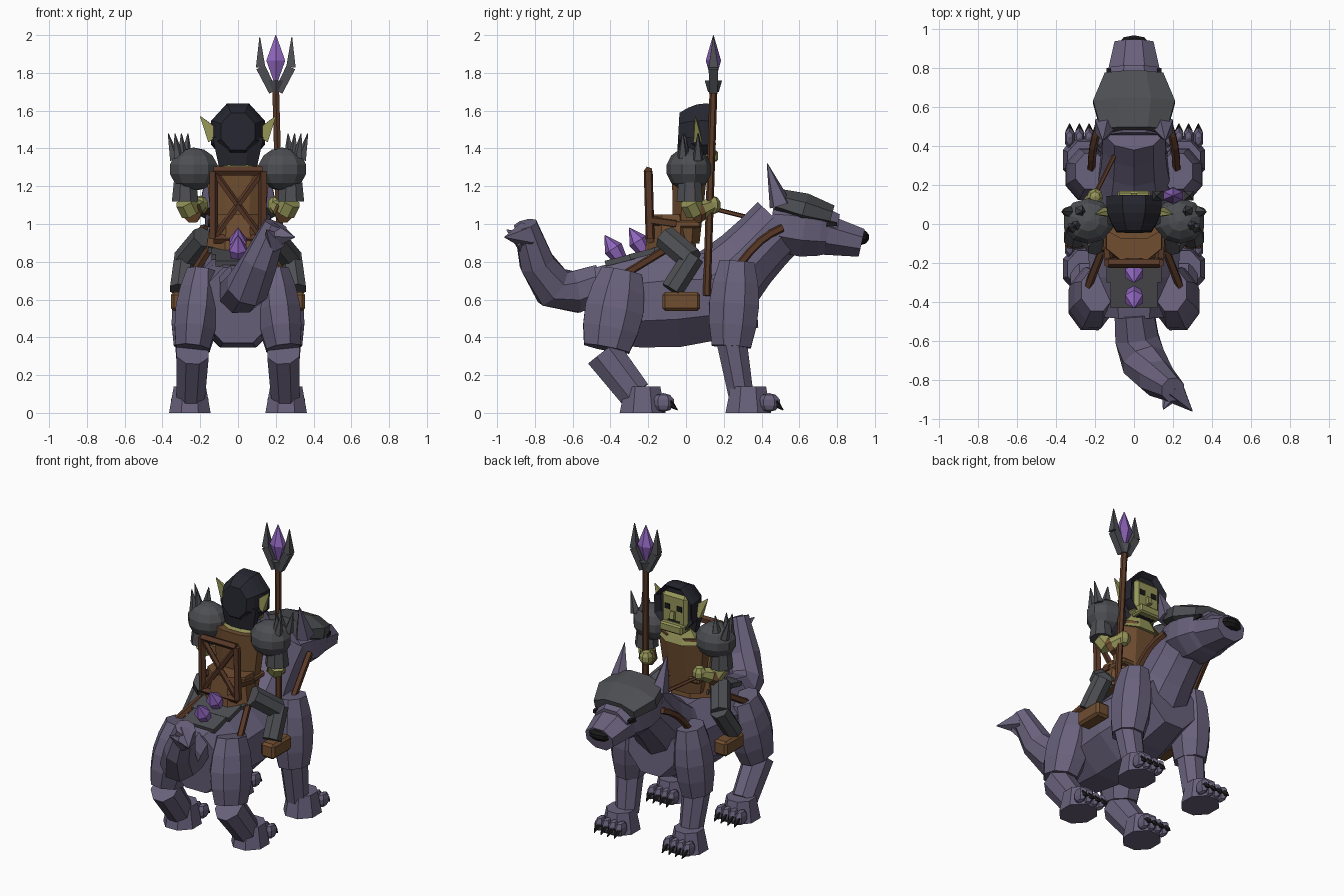
import bpy, bmesh, math
from mathutils import Vector, Matrix

if "Cube" in bpy.data.objects:
    bpy.data.objects.remove(bpy.data.objects["Cube"])

AXIS_X, AXIS_Y, AXIS_Z = Matrix.Identity(3)


def at(x, y, z):
    return Vector((x, y, z))


def material(name, red, green, blue):
    mat = bpy.data.materials.new(name)
    mat.use_nodes = True
    colour = (red, green, blue, 1)
    mat.diffuse_color = colour
    mat.node_tree.nodes["Principled BSDF"].inputs["Base Color"].default_value = colour
    return mat


FUR = material("purple grey fur", .14, .12, .2)
STEEL = material("grey armour", .075, .077, .085)
HOOD = material("dark cloth", .02, .02, .03)
LEATHER = material("brown leather", .16, .075, .03)
WOOD = material("dark wood", .1, .04, .02)
SKIN = material("green skin", .3, .3, .1)
CRYSTAL = material("violet crystal", .27, .13, .5)
BLACK = material("black claw", .01, .01, .01)


def finish(name, bm, mat):
    mesh = bpy.data.meshes.new(name)
    bm.to_mesh(mesh)
    bm.free()
    mesh.materials.append(mat)
    part = bpy.data.objects.new(name, mesh)
    bpy.context.collection.objects.link(part)
    return part


def pair(part):
    """Repeat a part on the other side of the body."""
    part.modifiers.new("other side", 'MIRROR')


def limb(name, mat, a, b, start, end, bulge=0, flat=1, bend=None, sides=8, steps=4, hollow=0):
    """Tapered rod from a to b that may swell, bend or have a hollow end."""
    bm = bmesh.new()
    steps = steps if bulge or bend else 1
    bow = bend or Vector()
    span = b - a
    ref = AXIS_Y if abs(span.normalized().x) > .7 else AXIS_X
    rings = []
    for i in range(steps + 1):
        t = i / steps
        swell = math.sin(math.pi * t)
        centre = a + span * t + bow * swell
        tangent = (span + bow * math.pi * math.cos(math.pi * t)).normalized()
        u = (ref - tangent * tangent.dot(ref)).normalized()
        v = tangent.cross(u) * flat
        radius = max(start + (end - start) * t + bulge * swell, .002) / math.cos(math.pi / sides)
        angles = [math.tau * (k + .5) / sides for k in range(sides)]
        rings.append([bm.verts.new(centre + (u * math.cos(g) + v * math.sin(g)) * radius)
                      for g in angles])
    for low, high in zip(rings, rings[1:]):
        for k in range(sides):
            j = (k + 1) % sides
            bm.faces.new((low[k], low[j], high[j], high[k]))
    bm.faces.new(rings[0])
    cap = bm.faces.new(rings[-1])
    bmesh.ops.recalc_face_normals(bm, faces=bm.faces)
    if hollow:
        bmesh.ops.inset_individual(bm, faces=[cap], thickness=hollow, depth=-hollow)
    return finish(name, bm, mat)


def box(name, mat, centre, size, tilt=0, bevel=0):
    bm = bmesh.new()
    bmesh.ops.create_cube(bm, size=1)
    place = Matrix.Translation(centre) @ Matrix.Rotation(tilt, 4, 'X')
    bmesh.ops.transform(bm, verts=bm.verts, matrix=place @ Matrix.Diagonal(size).to_4x4())
    if bevel:
        bmesh.ops.bevel(bm, geom=bm.edges, offset=bevel, segments=1, affect='EDGES')
    return finish(name, bm, mat)


def ball(name, mat, centre, size, around=10, rows=7):
    bm = bmesh.new()
    bmesh.ops.create_uvsphere(bm, u_segments=around, v_segments=rows, radius=1)
    place = Matrix.Translation(centre) @ Matrix.Diagonal(size).to_4x4()
    bmesh.ops.transform(bm, verts=bm.verts, matrix=place)
    return finish(name, bm, mat)


# Beast: trunk, neck and head
limb("trunk", FUR, at(0, -.47, .57), at(0, .37, .63), .19, .17, bulge=.06, flat=1.05)
limb("neck", FUR, at(0, .14, .63), at(0, .5, 1), .22, .16, bulge=-.02, sides=10)
limb("skull", FUR, at(0, .45, 1), at(0, .8, .95), .15, .12, bulge=.04, flat=.85)
limb("snout", FUR, at(0, .75, .94), at(0, .93, .9), .14, .1, flat=.75)
ball("nose", BLACK, at(0, .93, .93), at(.08, .04, .04), around=8, rows=5)
limb("head_plate", STEEL, at(0, .48, 1.12), at(0, .77, 1.04), .17, .15, bulge=.05, flat=.4,
     steps=2)
brow = at(.13, .8, 1)
pair(limb("beast_eyes", BLACK, brow - AXIS_Y * .1, brow, .02, .01, sides=4))
pair(limb("beast_ears", FUR, at(.15, .5, 1.1), at(.16, .43, 1.32), .05, 0, sides=5))

# Tail curling up to a forked tip
tail_end = at(.2, -.85, 1)
limb("tail", FUR, at(0, -.44, .69), tail_end, .1, .06, bulge=.03, bend=at(-.05, -.06, -.18))
limb("tail_tip", FUR, tail_end - AXIS_Z * .06, at(.3, -.96, .93), .06, 0, sides=5)
limb("tail_tuft", FUR, tail_end - AXIS_Z * .1, at(.15, -.95, .97), .05, 0, sides=5)

# Legs
shoulder, elbow, wrist = at(.22, .27, .8), at(.25, .24, .35), at(.24, .29, .1)
hip, knee, heel, ankle = at(.19, -.34, .75), at(.24, -.42, .34), at(.24, -.44, .32), at(.25, -.27, .1)
pair(limb("front_thighs", FUR, shoulder, elbow, .08, .09, bulge=.03, flat=1.15))
pair(limb("front_shins", FUR, elbow + AXIS_Z * .04, wrist, .085, .07, flat=.95))
pair(limb("hind_thighs", FUR, hip, knee, .08, .09, bulge=.03, flat=1.35))
pair(limb("hind_shins", FUR, heel, ankle, .085, .075, flat=1.15))

# Paws with toes and claws
for end, joint in (("front", wrist), ("hind", ankle)):
    foot = at(.255, joint.y + .04, 0)
    pair(limb(end + "_paws", FUR, foot, foot + AXIS_Z * .14, .11, .085, flat=1.1))
    for k in range(4):
        toe = foot + at(.05 * (k - 1.5), .11, .055)
        pair(ball(end + "_toes", FUR, toe, at(.03, .06, .05), around=6, rows=5))
        pair(limb(end + "_claws", BLACK, toe + AXIS_Y * .03, toe + at(0, .075, -.04), .02, 0,
                  sides=5))

# Back armour with crystals, and the seat
for k in range(3):
    box("back_plate", STEEL, at(0, .13 * k - .35, .81 + .035 * k), at(.24 + .04 * k, .16, .03),
        tilt=.25)
for k in range(2):
    root = at(0, .13 * k - .34, .8 + .04 * k)
    limb("back_crystal", CRYSTAL, root, root + at(0, -.09, .14), .03, 0, bulge=.03, sides=6,
         steps=2)
limb("seat", LEATHER, at(0, -.08, .86), at(0, -.08, 1.05), .17, .14, flat=.8)

# Rider: torso and belt
limb("torso", LEATHER, at(0, 0, .9), at(0, .02, 1.29), .13, .17, flat=.55)
box("belt", LEATHER, at(0, -.02, 1), at(.3, .2, .04), bevel=.01)
limb("rider_neck", SKIN, at(0, .04, 1.25), at(0, .05, 1.36), .15, .07, flat=.6)

# Pack frame with crossed bars
low, high = at(.13, -.19, .92), at(.13, -.2, 1.28)
opposite = Vector((-1, 1, 1))
pair(limb("pack_posts", WOOD, low, high, .02, .02, sides=5))
pair(limb("pack_crosses", WOOD, low * opposite, high, .015, .015, sides=5))
pair(limb("pack_straps", WOOD, low + AXIS_Z * .1, at(.14, -.05, 1), .02, .02, sides=5))
for corner in (low, high):
    limb("pack_beam", WOOD, corner, corner * opposite, .02, .02, sides=5)

# Hood and face
limb("hood", HOOD, at(0, -.04, 1.49), at(0, .14, 1.48), .09, .14, bulge=.02, flat=1.1,
     hollow=.03)
limb("hood_drape", HOOD, at(0, .03, 1.3), at(0, .03, 1.46), .1, .135, flat=.5)
box("face", SKIN, at(0, .09, 1.46), at(.19, .09, .24), bevel=.02)
box("rider_nose", SKIN, at(0, .14, 1.44), at(.03, .03, .05), tilt=.2)
box("jaw", SKIN, at(0, .12, 1.36), at(.17, .1, .06), bevel=.01)
box("mouth", BLACK, at(0, .132, 1.4), at(.09, .01, .01))
pair(box("rider_eyes", BLACK, at(.045, .135, 1.49), at(.04, .008, .035)))
pair(limb("rider_ears", SKIN, at(.12, .06, 1.46), at(.2, .05, 1.57), .045, 0, flat=.5, sides=4))

# Shoulder guards with a fan of spikes
guard = at(.235, .015, 1.29)
pair(ball("shoulder_guards", STEEL, guard, at(.135, .12, .115)))
for k in range(4):
    root = guard + at(.04 + .02 * k, .05 * math.cos(k * 2), .08 - .01 * k)
    tip = root + at(.015 * k - .01, 0, .11 + .01 * k)
    pair(limb("shoulder_spikes", STEEL, root, tip, .025, 0, sides=5))

# Arms
forearm, hand = at(.25, .05, 1.06), at(.2, .14, 1.1)
cuff = at(.28, .02, 1.12)
pair(limb("sleeves", STEEL, cuff + AXIS_Z * .1, cuff, .06, .07))
pair(limb("upper_arms", SKIN, cuff, forearm, .05, .05, sides=7))
pair(limb("forearms", SKIN, forearm, hand, .05, .035, sides=7))
pair(limb("bracers", LEATHER, forearm, forearm.lerp(hand, .3), .055, .05, sides=7))
pair(ball("hands", SKIN, hand, at(.045, .045, .05), around=7, rows=5))

# Rider legs and boots
rider_knee, boot = at(.28, .03, .81), at(.305, -.025, .59)
pair(limb("rider_thighs", STEEL, at(.18, -.11, .93), rider_knee, .06, .06, sides=7))
pair(limb("rider_shins", STEEL, rider_knee + at(0, .01, .02), boot + at(0, -.05, .06), .055, .055,
          sides=7))
pair(box("boots", LEATHER, boot, at(.1, .2, .1), bevel=.015))

# Harness straps and rein
pair(limb("rear_straps", WOOD, at(.15, -.1, .87), at(.24, -.33, .73), .018, .018, sides=5))
pair(limb("neck_straps", WOOD, at(.22, .28, .78), at(.18, .51, .98), .018, .018,
          bend=at(.01, 0, .03), sides=5))
limb("rein", WOOD, at(-.2, .15, 1.08), at(-.1, .35, 1.03), .01, .01, sides=5)

# Staff with forked crystal head
top = at(.2, .145, 2)
socket = top - AXIS_Z * .3
limb("staff", WOOD, at(.23, .11, .62), socket, .018, .018, sides=6)
limb("staff_socket", STEEL, socket, socket + AXIS_Z * .06, .025, .04, sides=6)
limb("staff_crystal", CRYSTAL, socket + AXIS_Z * .03, top, 0, 0, bulge=.05, flat=.7, sides=6,
     steps=2)
for s in (-AXIS_X, AXIS_X):
    fork = socket + s * .08 + AXIS_Z * .13
    limb("prong_base", STEEL, socket + s * .015, fork, .022, .025, sides=4)
    limb("prong_tip", STEEL, fork, top + s * .085 - AXIS_Z * .01, .025, 0, sides=4)
